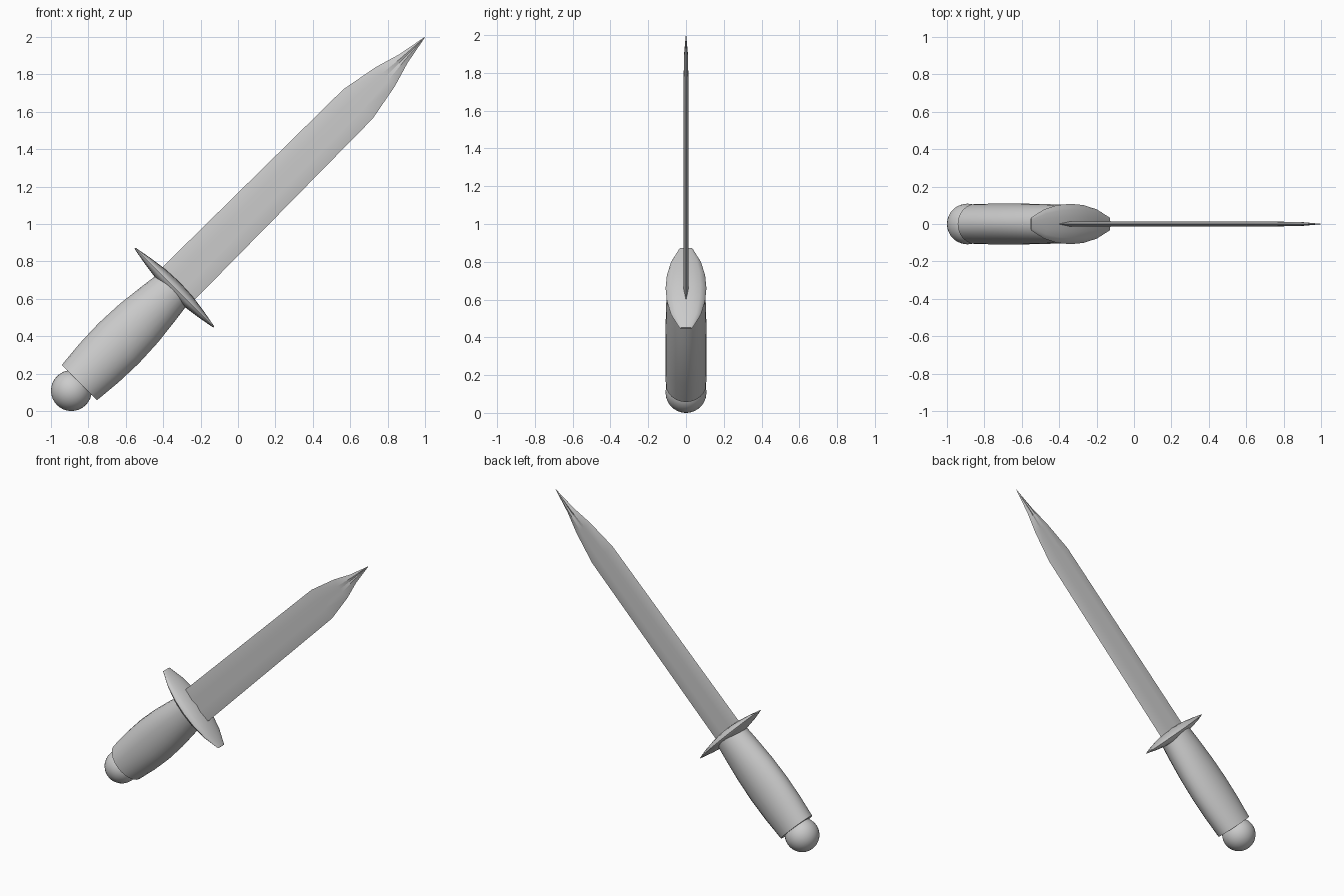
import bpy, bmesh, math
from mathutils import Matrix

if "Cube" in bpy.data.objects:
    bpy.data.objects.remove(bpy.data.objects["Cube"])

# Local frame: X across the blade, Y thickness, Z along the dagger; tilted 45 degrees
TILT = Matrix.Translation((0, 0, 1)) @ Matrix.Rotation(math.radians(45), 4, 'Y')

steel = bpy.data.materials.new("plain grey")
steel.diffuse_color = (0.6, 0.6, 0.6, 1)
steel.use_nodes = True
steel.node_tree.nodes["Principled BSDF"].inputs["Base Color"].default_value = steel.diffuse_color


def finish(name, bm, angle=35):
    bmesh.ops.recalc_face_normals(bm, faces=bm.faces)
    bm.transform(TILT)
    mesh = bpy.data.meshes.new(name)
    bm.to_mesh(mesh)
    bm.free()
    mesh.materials.append(steel)
    obj = bpy.data.objects.new(name, mesh)
    bpy.context.collection.objects.link(obj)
    bpy.ops.object.select_all(action='DESELECT')
    obj.select_set(True)
    bpy.context.view_layer.objects.active = obj
    bpy.ops.object.shade_smooth_by_angle(angle=math.radians(angle))
    return obj


def loft(name, rings, angle=35):
    """Skin a list of equal-length point rings and cap both ends."""
    bm = bmesh.new()
    loops = [[bm.verts.new(p) for p in ring] for ring in rings]
    n = len(loops[0])
    for a, b in zip(loops, loops[1:]):
        for i in range(n):
            j = (i + 1) % n
            bm.faces.new((a[i], a[j], b[j], b[i]))
    bm.faces.new(loops[0])
    bm.faces.new(loops[-1])
    return finish(name, bm, angle)


def ellipse(rx, ry, n):
    return [(rx * math.cos(2 * math.pi * i / n), ry * math.sin(2 * math.pi * i / n))
            for i in range(n)]


# Blade: bevelled edges with a shallow central groove, (length, half width, thickness)
def blade_ring(z, w, t):
    half = [(1, 0), (0.34, 1), (0, 0.5), (-0.34, 1)]
    full = half + [(-x, -y) for x, y in half]
    return [(x * w, y * t, z) for x, y in full]


loft("blade", [blade_ring(*s) for s in (
    (-0.48, 0.123, 0.013), (0.908, 0.111, 0.013), (1.115, 0.072, 0.012),
    (1.25, 0.032, 0.011), (1.414, 0.001, 0.001))])

# Handle: slightly swollen oval grip, (length, half width, half depth)
loft("handle", [[(x, y, z) for x, y in ellipse(w, d, 24)] for z, w, d in (
    (-1.2, 0.133, 0.107), (-1.05, 0.147, 0.109), (-0.9, 0.152, 0.109),
    (-0.75, 0.145, 0.108), (-0.6, 0.128, 0.105), (-0.47, 0.11, 0.10))])

# Guard: tapered lens running across the blade, (across, half depth, half thickness)
loft("guard", [[(x, y, -0.481 + z) for y, z in ellipse(d, t, 16)] for x, d, t in (
    (-0.298, 0.034, 0.004), (-0.2, 0.078, 0.022), (-0.1, 0.101, 0.036),
    (0, 0.108, 0.041),
    (0.1, 0.101, 0.036), (0.2, 0.078, 0.022), (0.298, 0.034, 0.004))], 50)

# Pommel: ball on the end of the handle
bm = bmesh.new()
bmesh.ops.create_uvsphere(bm, u_segments=32, v_segments=16, radius=0.109,
                          matrix=Matrix.Translation((0, 0, -1.26)))
finish("pommel", bm)
